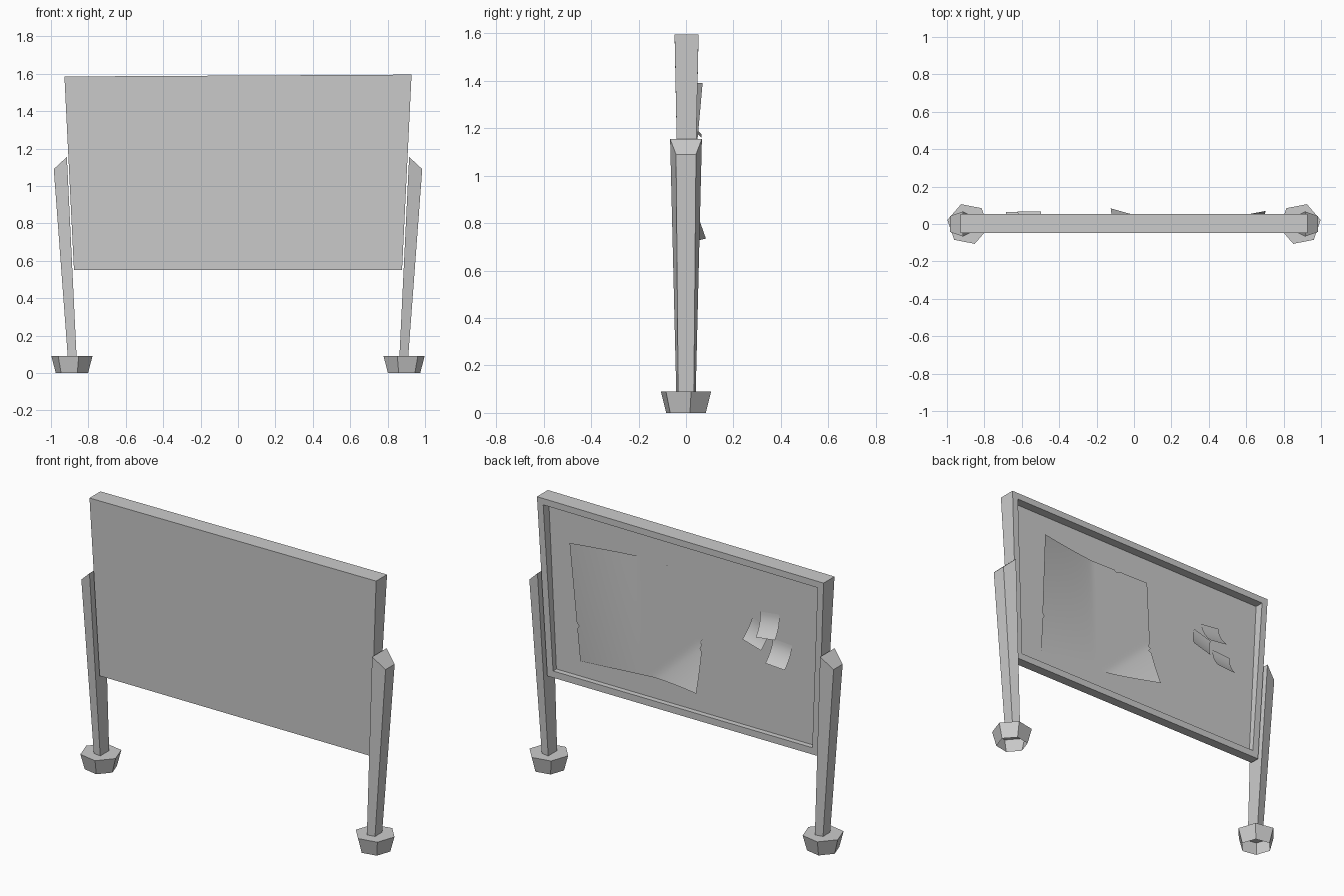
import bpy, bmesh, math
from mathutils import Vector

if "Cube" in bpy.data.objects:
    bpy.data.objects.remove(bpy.data.objects["Cube"])


def finish(bm, name, smooth=False, recalc=True):
    if recalc:
        bmesh.ops.recalc_face_normals(bm, faces=bm.faces[:])
    me = bpy.data.meshes.new(name)
    bm.to_mesh(me)
    bm.free()
    ob = bpy.data.objects.new(name, me)
    bpy.context.collection.objects.link(ob)
    if smooth:
        for p in me.polygons:
            p.use_smooth = True
    return ob


def loft(lower, upper, cap_bottom=True):
    """Solid between two matching rings of points."""
    bm = bmesh.new()
    a = [bm.verts.new(p) for p in lower]
    b = [bm.verts.new(p) for p in upper]
    n = len(a)
    for i in range(n):
        j = (i + 1) % n
        bm.faces.new((a[i], a[j], b[j], b[i]))
    bm.faces.new(b)
    if cap_bottom:
        bm.faces.new(a[::-1])
    return bm


# Board: flared slab with a recessed panel in its back face
bm = loft([(-.877, -.027, .55), (.877, -.027, .55), (.877, .03, .55), (-.877, .03, .55)],
          [(-.928, -.048, 1.585), (.928, -.048, 1.595), (.928, .053, 1.595), (-.928, .053, 1.585)])
bmesh.ops.recalc_face_normals(bm, faces=bm.faces[:])
back = max(bm.faces, key=lambda f: f.normal.y)
bmesh.ops.inset_region(bm, faces=[back], thickness=.055)
panel = bmesh.ops.extrude_discrete_faces(bm, faces=[back])['faces'][0]
for v in panel.verts:
    v.co.y = 0
finish(bm, "board_frame", recalc=False)

# Legs and hexagonal feet, mirrored left and right
for side, tag in ((-1, "left"), (1, "right")):
    def section(xi, wi, zi, xo, wo, zo):
        return [(side * xi, -wi, zi), (side * xo, -wo, zo),
                (side * xo, wo, zo), (side * xi, wi, zi)]
    finish(loft(section(.863, .041, .085, .91, .033, .085),
                section(.915, .067, 1.155, .985, .042, 1.09)), tag + "_leg")

    def hexagon(r, z):
        return [(side * (.888 - r * math.cos(a)), r * math.sin(a), z)
                for a in (math.radians(-11 + 60 * k) for k in range(6))]
    finish(loft(hexagon(.088, 0), hexagon(.112, .09), cap_bottom=False), tag + "_foot")


def sheet(name, n, surface):
    """Smooth n x n sheet; surface maps (s from left, t from top) to a point."""
    bm = bmesh.new()
    g = [[bm.verts.new(surface(i / n, j / n)) for i in range(n + 1)] for j in range(n + 1)]
    for j in range(n):
        for i in range(n):
            bm.faces.new((g[j][i], g[j + 1][i], g[j + 1][i + 1], g[j][i + 1]))
    finish(bm, name, smooth=True, recalc=False)


# Large notice with two lifted corners and small nicks in its edges
TL, TR, BL, BR = (Vector(p) for p in ((.705, 0, 1.39), (-.09, 0, 1.40), (.68, 0, .68), (-.125, 0, .735)))
NICKS = {(.725, 0): (0, .018), (0, .7): (.015, 0), (1, .6): (-.015, 0), (1, .65): (-.018, 0)}


def notice(s, t):
    ds, dt = NICKS.get((round(s, 3), round(t, 3)), (0, 0))
    s, t = s + ds, t + dt
    p = TL.lerp(TR, s).lerp(BL.lerp(BR, s), t)
    p.y = (.006 + .064 * max(0, 1 - s / .5) ** 1.2 * (1 - t)
           + .078 * max(0, 1 - (2 - s - t) / .42) ** 1.3)
    return p


sheet("notice_paper", 40, notice)


# Three small notes with bottoms curling outward
def note(cx, cz, angle, lift):
    c, d = math.cos(angle), math.sin(angle)

    def surface(s, t):
        u, v = (.5 - s) * .125, (.5 - t) * .125
        return Vector((cx + u * c - v * d, .006 + lift * t ** 2, cz + u * d + v * c))
    return surface


for k, args in enumerate([(-.553, 1.228, -.12, .06), (-.475, 1.155, .28, .04), (-.625, 1.08, .06, .058)]):
    sheet("small_note_%d" % (k + 1), 8, note(*args))
